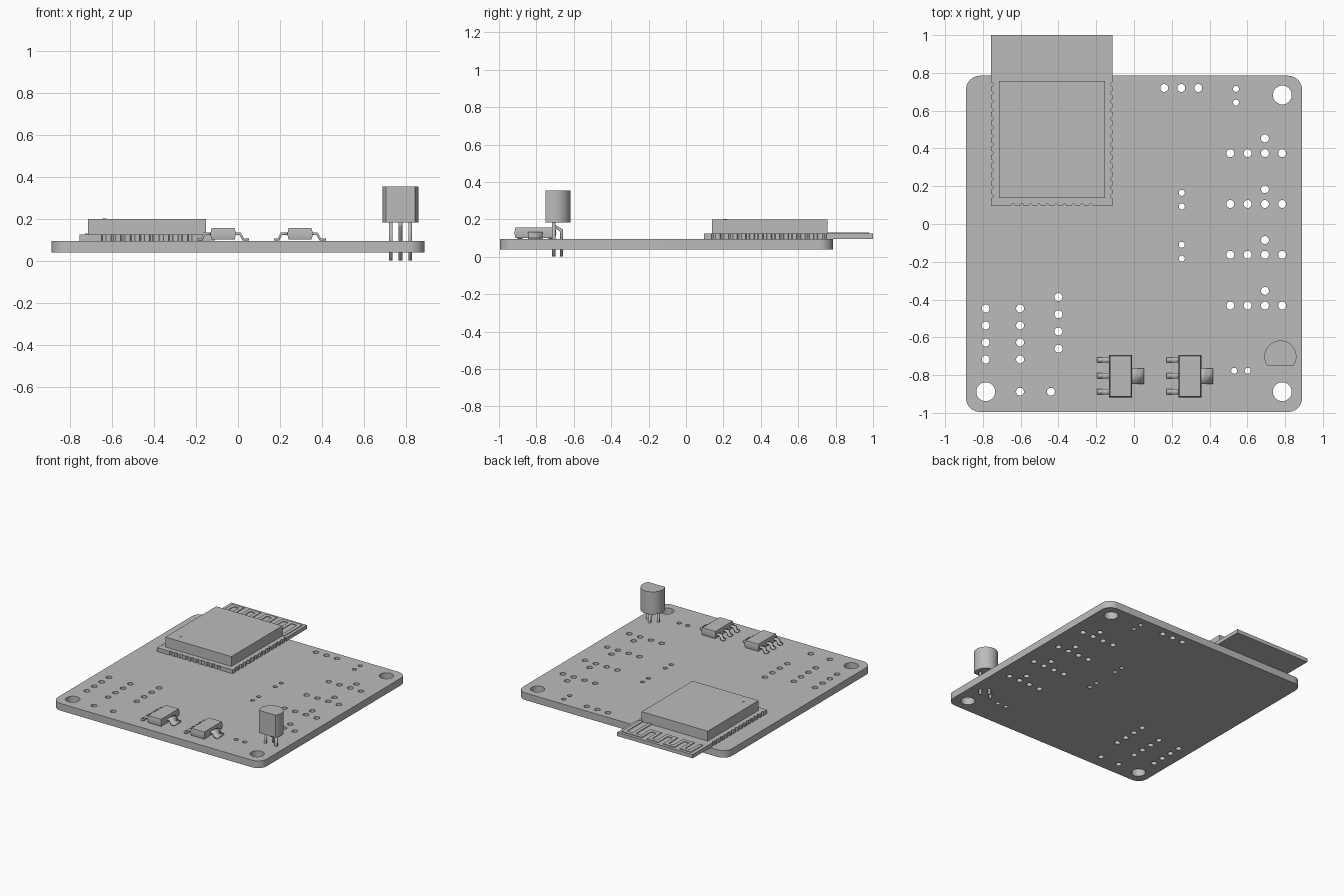
import bpy, bmesh
from math import sin, cos, pi, sqrt, atan2, radians
from mathutils import Vector

if "Cube" in bpy.data.objects:
    bpy.data.objects.remove(bpy.data.objects["Cube"])

grey = bpy.data.materials.new("plain grey")
grey.use_nodes = True
COLOUR = (0.5, 0.5, 0.5, 1)
grey.diffuse_color = COLOUR
grey.node_tree.nodes["Principled BSDF"].inputs["Base Color"].default_value = COLOUR


def add_object(name, mesh):
    mesh.materials.clear()
    mesh.materials.append(grey)
    mesh.shade_smooth()
    mesh.set_sharp_from_angle(angle=radians(30))
    obj = bpy.data.objects.new(name, mesh)
    bpy.context.collection.objects.link(obj)
    return obj


def arc(cx, cy, r, a0, a1, n):
    return [(cx + r * cos(a0 + (a1 - a0) * i / n), cy + r * sin(a0 + (a1 - a0) * i / n))
            for i in range(n + 1)]


def circle(cx, cy, r, n=24):
    return arc(cx, cy, r, 0, 2 * pi, n)[:-1]


def rect(x0, x1, y0, y1):
    return [(x0, y0), (x1, y0), (x1, y1), (x0, y1)]


def plate(name, loops, z0, z1):
    """Flat plate from an outline followed by hole loops."""
    curve = bpy.data.curves.new(name + " outline", "CURVE")
    curve.dimensions = "2D"
    curve.fill_mode = "BOTH"
    curve.extrude = (z1 - z0) / 2
    for loop in loops:
        spline = curve.splines.new("POLY")
        spline.points.add(len(loop) - 1)
        for p, (x, y) in zip(spline.points, loop):
            p.co = (x, y, 0, 1)
        spline.use_cyclic_u = True
    helper = bpy.data.objects.new(name + " helper", curve)
    bpy.context.collection.objects.link(helper)
    bpy.context.view_layer.update()
    graph = bpy.context.evaluated_depsgraph_get()
    mesh = bpy.data.meshes.new_from_object(helper.evaluated_get(graph))
    bpy.data.objects.remove(helper)
    bm = bmesh.new()
    bm.from_mesh(mesh)
    bmesh.ops.remove_doubles(bm, verts=bm.verts, dist=1e-5)
    bmesh.ops.translate(bm, verts=bm.verts, vec=(0, 0, (z0 + z1) / 2))
    bmesh.ops.recalc_face_normals(bm, faces=bm.faces)
    bm.to_mesh(mesh)
    bm.free()
    return add_object(name, mesh)


def ribbon(name, path, width, thickness):
    """Bent metal strip: path swept along the width vector, then thickened."""
    half = Vector(width) / 2
    bm = bmesh.new()
    rows = [(bm.verts.new(Vector(p) - half), bm.verts.new(Vector(p) + half)) for p in path]
    for (a, b), (c, d) in zip(rows, rows[1:]):
        bm.faces.new((a, b, d, c))
    mesh = bpy.data.meshes.new(name)
    bm.to_mesh(mesh)
    bm.free()
    obj = add_object(name, mesh)
    mod = obj.modifiers.new("thickness", "SOLIDIFY")
    mod.thickness = thickness
    mod.offset = 0
    mod.use_even_offset = True


def loft(name, x0, x1, y0, y1, levels):
    """Block made of stacked rectangles; levels are (height, inset)."""
    bm = bmesh.new()
    rings = [[bm.verts.new((x, y, z)) for x, y in rect(x0 + i, x1 - i, y0 + i, y1 - i)]
             for z, i in levels]
    for low, high in zip(rings, rings[1:]):
        for k in range(4):
            bm.faces.new((low[k], low[k - 3], high[k - 3], high[k]))
    bm.faces.new(rings[0][::-1])
    bm.faces.new(rings[-1])
    mesh = bpy.data.meshes.new(name)
    bm.to_mesh(mesh)
    bm.free()
    return add_object(name, mesh)


# Circuit board with rounded corners and drilled holes
R, TOP, BOTTOM = 0.075, 0.095, 0.04
W, Y0, Y1 = 0.89, -0.995, 0.785
outline = []
for i, (cx, cy) in enumerate(rect(R - W, W - R, Y0 + R, Y1 - R)):
    outline += arc(cx, cy, R, pi + i * pi / 2, pi * 1.5 + i * pi / 2, 10)
holes = [circle(x, y, 0.05, 32) for x, y in ((0.785, 0.683), (-0.785, -0.888), (0.785, -0.888))]
pin_holes = [(0.16 + 0.09 * i, 0.72) for i in range(3)]
for row in range(4):
    y = 0.375 - 0.269 * row
    pin_holes += [(0.51 + 0.0915 * i, y) for i in range(4)] + [(0.693, y + 0.078)]
    pin_holes += [(x, -0.447 - 0.09 * row) for x in (-0.785, -0.603)]
    pin_holes.append((-0.4, -0.387 - 0.091 * row))
pin_holes += [(-0.603, -0.888), (-0.44, -0.888)]
holes += [circle(x, y, 0.021) for x, y in pin_holes]
small_holes = [(0.54, 0.715), (0.54, 0.643), (0.253, 0.165), (0.253, 0.093),
               (0.253, -0.11), (0.253, -0.183), (0.53, -0.777), (0.602, -0.777)]
holes += [circle(x, y, 0.016) for x, y in small_holes]
plate("circuit_board", [outline] + holes, BOTTOM, TOP)

# Radio module board with half-round notches on three edges
MX0, MX1, MY0, MY1 = -0.757, -0.113, 0.095, 1.0
PITCH, NOTCH, MTOP = 0.0455, 0.011, 0.124
mid = (MX0 + MX1) / 2
edge = [(MX0, MY0)]
for i in range(10):
    edge += arc(mid + (i - 4.5) * PITCH, MY0, NOTCH, pi, 0, 6)
edge.append((MX1, MY0))
side_y = [0.148 + PITCH * i for i in range(14)]
for y in side_y:
    edge += arc(MX1, y, NOTCH, pi * 1.5, pi / 2, 6)
edge += [(MX1, MY1), (MX0, MY1)]
for y in reversed(side_y):
    edge += arc(MX0, y, NOTCH, pi / 2, -pi / 2, 6)
plate("module_board", [edge], TOP, MTOP)

# Metal shield with a small raised marker
loft("module_shield", -0.715, -0.153, 0.138, 0.757, [(MTOP, 0), (0.2, 0)])
plate("shield_marker", [circle(-0.637, 0.21, 0.01, 16)], 0.2, 0.202)

# Meandering antenna track
T = 0.014
LOW, HIGH = 0.85, 0.965
track = [(-0.225, 0.77)]
x, up = -0.225, True
for i in range(7):
    track.append((x, HIGH if up else LOW))
    x -= 0.07
    track.append((x, HIGH if up else LOW))
    up = not up
track.append((x, LOW if not up else HIGH))
segments = list(zip(track, track[1:])) + [((-0.15, 0.77), (-0.15, HIGH)),
                                          ((-0.15, HIGH), (-0.225, HIGH))]
bm = bmesh.new()
for (ax, ay), (bx, by) in segments:
    if abs(ax - bx) + abs(ay - by) < 1e-4:
        continue
    made = bmesh.ops.create_cube(bm, size=1)["verts"]
    bmesh.ops.scale(bm, verts=made, vec=(abs(ax - bx) + 2 * T, abs(ay - by) + 2 * T, 0.006))
    bmesh.ops.translate(bm, verts=made, vec=((ax + bx) / 2, (ay + by) / 2, MTOP + 0.002))
track_mesh = bpy.data.meshes.new("antenna_track")
bm.to_mesh(track_mesh)
bm.free()
add_object("antenna_track", track_mesh)

# Two surface-mounted regulators: body, three leads and a wide tab
for n, x in enumerate((-0.132, 0.235), 1):
    loft(f"regulator_{n}_body", x, x + 0.122, -0.918, -0.693,
         [(0.1, 0.006), (0.127, 0), (0.155, 0.006)])
    for k in range(3):
        y = -0.888 + 0.084 * k
        ribbon(f"regulator_{n}_lead_{k + 1}",
               [(x - 0.063, y, 0.101), (x - 0.042, y, 0.101),
                (x - 0.028, y, 0.128), (x + 0.01, y, 0.128)], (0, 0.028, 0), 0.011)
    right = x + 0.122
    ribbon(f"regulator_{n}_tab",
           [(right - 0.01, -0.806, 0.128), (right + 0.02, -0.806, 0.128),
            (right + 0.036, -0.806, 0.101), (right + 0.062, -0.806, 0.101)], (0, 0.08, 0), 0.011)

# Upright half-round sensor on three pins, the middle one bent backwards
SX, SY, SR, FLAT = 0.775, -0.702, 0.085, -0.048
a = atan2(FLAT, sqrt(SR * SR - FLAT * FLAT))
plate("sensor_body", [arc(SX, SY, SR, a, pi - a, 32)], 0.182, 0.355)
PIN = 0.017
for name, dx in (("left", PITCH), ("right", -PITCH)):
    ribbon(f"sensor_{name}_pin", [(SX + dx, -0.707, 0), (SX + dx, -0.707, 0.19)], (PIN, 0, 0), PIN)
ribbon("sensor_middle_pin", [(SX, -0.665, 0), (SX, -0.665, 0.14), (SX, -0.707, 0.165),
                             (SX, -0.707, 0.19)], (PIN, 0, 0), PIN)
